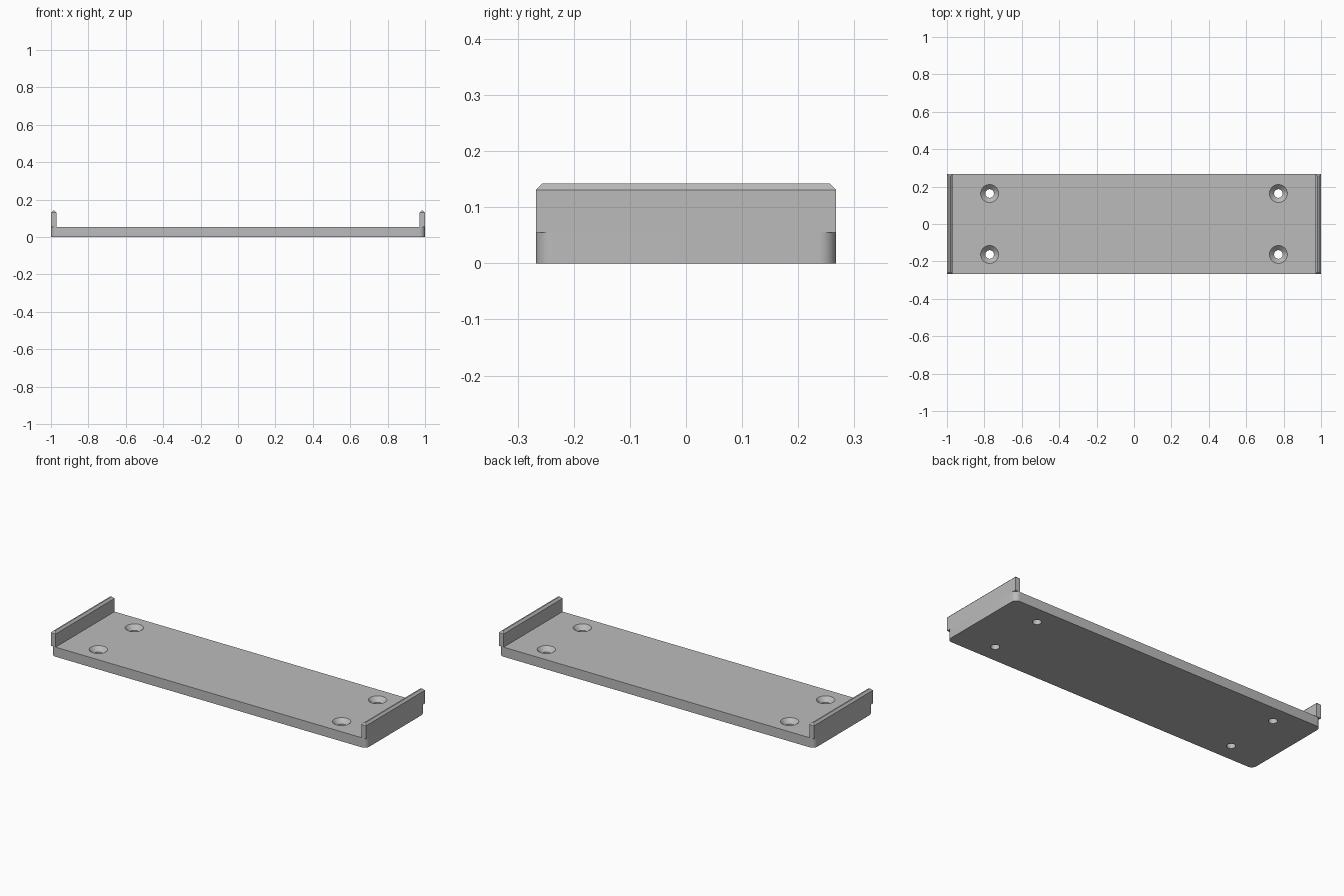
import bpy, bmesh, math

if "Cube" in bpy.data.objects:
    bpy.data.objects.remove(bpy.data.objects["Cube"])

LENGTH, WIDTH, BASE_H = 2.0, 0.534, 0.055
LIP_T, LIP_TOP, CHAMFER, CORNER_R = 0.03, 0.142, 0.011, 0.03
HOLE_X, HOLE_Y, HOLE_R, SINK_R = 0.772, 0.163, 0.023, 0.048

grey = bpy.data.materials.new("grey")
grey.diffuse_color = (0.5, 0.5, 0.5, 1)
grey.use_nodes = True
grey.node_tree.nodes["Principled BSDF"].inputs["Base Color"].default_value = grey.diffuse_color


def make_object(name, bm):
    bmesh.ops.recalc_face_normals(bm, faces=bm.faces)
    mesh = bpy.data.meshes.new(name)
    bm.to_mesh(mesh)
    bm.free()
    mesh.materials.append(grey)
    obj = bpy.data.objects.new(name, mesh)
    bpy.context.collection.objects.link(obj)
    return obj


def box(x0, x1, y0, y1, z0, z1):
    bm = bmesh.new()
    bmesh.ops.create_cube(bm, size=1)
    for v in bm.verts:
        v.co = (x1 if v.co.x > 0 else x0,
                y1 if v.co.y > 0 else y0,
                z1 if v.co.z > 0 else z0)
    return bm


# Base plate with rounded vertical corners
bm = box(-LENGTH / 2, LENGTH / 2, -WIDTH / 2, WIDTH / 2, 0, BASE_H)
upright = [e for e in bm.edges if abs(e.verts[0].co.z - e.verts[1].co.z) > 0.01]
bmesh.ops.bevel(bm, geom=upright, offset=CORNER_R, segments=10,
                profile=0.5, affect='EDGES')
base = make_object("base_plate", bm)

# Countersunk screw holes: one revolved cutter per hole
sink_z = BASE_H - (SINK_R - HOLE_R)
profile = [(HOLE_R, -0.02), (HOLE_R, sink_z), (SINK_R, BASE_H), (SINK_R, BASE_H + 0.02)]
SIDES = 40
bm = bmesh.new()
for cx in (-HOLE_X, HOLE_X):
    for cy in (-HOLE_Y, HOLE_Y):
        rings = []
        for r, z in profile:
            rings.append([bm.verts.new((cx + r * math.cos(math.tau * i / SIDES),
                                        cy + r * math.sin(math.tau * i / SIDES), z))
                          for i in range(SIDES)])
        for low, high in zip(rings, rings[1:]):
            for i in range(SIDES):
                j = (i + 1) % SIDES
                bm.faces.new((low[i], low[j], high[j], high[i]))
        bm.faces.new(rings[0][::-1])
        bm.faces.new(rings[-1])
cutter = make_object("hole_cutter", bm)
cutter.hide_render = True

bpy.context.view_layer.objects.active = base
cut = base.modifiers.new("holes", 'BOOLEAN')
cut.operation = 'DIFFERENCE'
cut.solver = 'EXACT'
cut.object = cutter
bpy.ops.object.modifier_apply(modifier=cut.name)
bpy.data.objects.remove(cutter)

bpy.ops.object.select_all(action='DESELECT')
base.select_set(True)
bpy.ops.object.shade_smooth_by_angle(angle=math.radians(30))

# End lips: square-cornered walls with chamfered top edges
for name, side in (("left_lip", -1), ("right_lip", 1)):
    x0, x1 = sorted((side * LENGTH / 2, side * (LENGTH / 2 - LIP_T)))
    bm = box(x0, x1, -WIDTH / 2, WIDTH / 2, BASE_H, LIP_TOP)
    top = [e for e in bm.edges if all(v.co.z > LIP_TOP - 0.001 for v in e.verts)]
    bmesh.ops.bevel(bm, geom=top, offset=CHAMFER, segments=1,
                    profile=0.5, affect='EDGES')
    make_object(name, bm)
